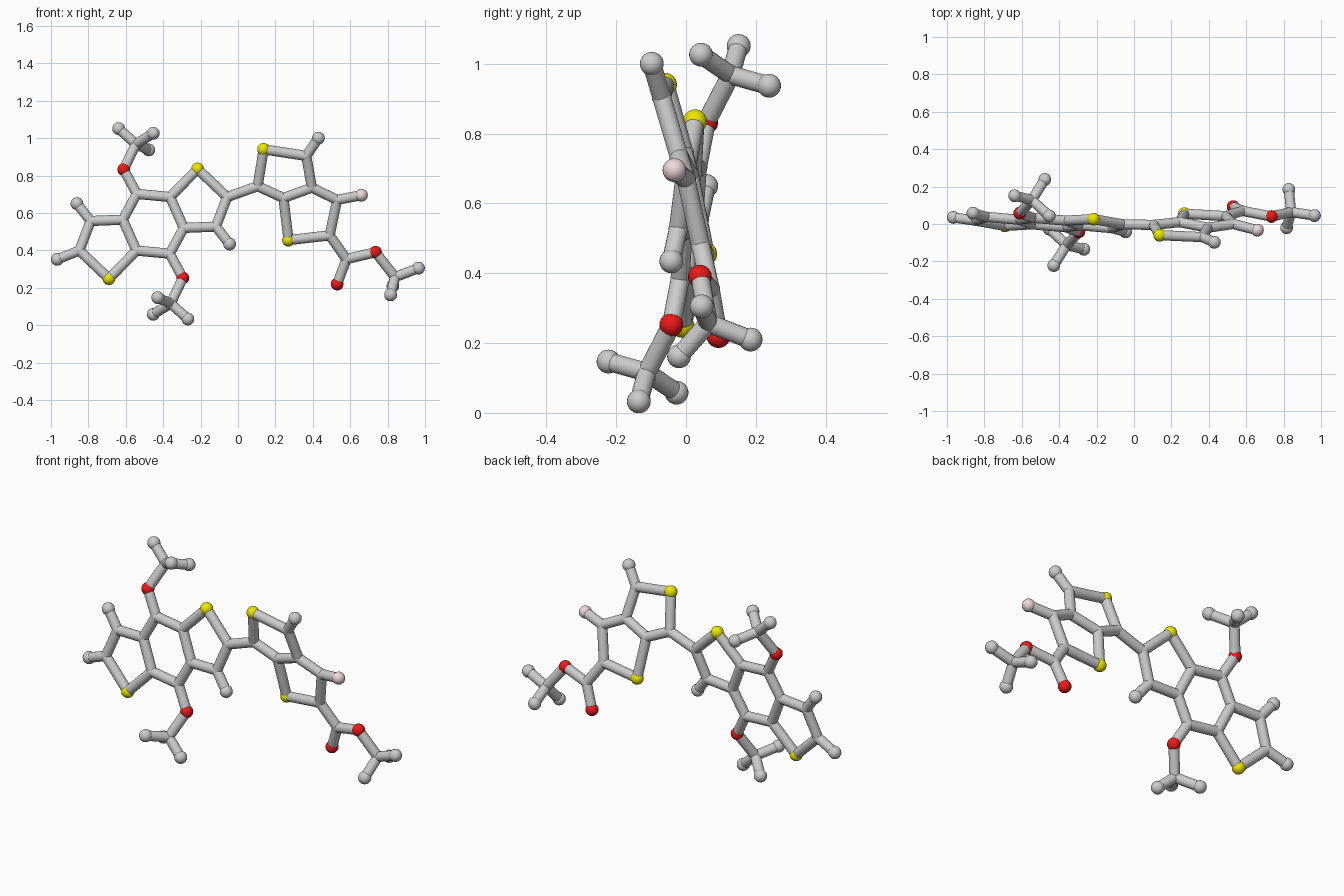
import bpy, bmesh
from mathutils import Vector, Matrix

if "Cube" in bpy.data.objects:
    bpy.data.objects.remove(bpy.data.objects["Cube"])

ATOM_R, BOND_R = 0.034, 0.027


def material(name, rgb):
    m = bpy.data.materials.new(name)
    m.diffuse_color = (*rgb, 1)
    m.use_nodes = True
    m.node_tree.nodes["Principled BSDF"].inputs["Base Color"].default_value = m.diffuse_color
    return m


COLOURS = {
    "oxygen": material("red", (0.85, 0.01, 0.01)),
    "sulfur": material("yellow", (0.85, 0.8, 0.0)),
    "fluorine": material("pink", (0.85, 0.68, 0.72)),
}


def finish(name, bm, mat=None):
    for f in bm.faces:
        f.smooth = True
    me = bpy.data.meshes.new(name)
    bm.to_mesh(me)
    bm.free()
    ob = bpy.data.objects.new(name, me)
    bpy.context.collection.objects.link(ob)
    if mat:
        me.materials.append(mat)


def ball(name, p, mat=None, r=ATOM_R):
    bm = bmesh.new()
    bmesh.ops.create_uvsphere(bm, u_segments=24, v_segments=16, radius=r,
                              matrix=Matrix.Translation(p))
    finish(name, bm, mat)


def stick(name, a, b):
    d = b - a
    mat = Matrix.Translation((a + b) / 2) @ d.to_track_quat('Z', 'Y').to_matrix().to_4x4()
    bm = bmesh.new()
    bmesh.ops.create_cone(bm, cap_ends=False, segments=20, radius1=BOND_R,
                          radius2=BOND_R, depth=d.length, matrix=mat)
    finish(name, bm)


def build(part, atoms, chains):
    """Atom names start with O, S or F for coloured balls, H for end caps, C for joints."""
    kinds = {"O": "oxygen", "S": "sulfur", "F": "fluorine", "H": "hydrogen", "C": "carbon"}
    for key, p in atoms.items():
        kind = kinds[key[0]]
        r = BOND_R * 1.04 if kind == "carbon" else ATOM_R
        ball(f"{part}_{kind}_ball", p, COLOURS.get(kind), r)
    for chain in chains:
        keys = chain.split()
        for a, b in zip(keys, keys[1:]):
            stick(f"{part}_bond", atoms[a], atoms[b])


# Fused three-ring unit: one half, repeated by point inversion about its centre
centre = Vector((-0.453, 0.008, 0.542))
half = {
    "S": (0.237, 0.018, 0.293), "C1": (0.395, -0.01, 0.143), "C2": (0.335, -0.03, -0.015),
    "C3": (0.163, -0.015, -0.022), "C4": (0.09, 0.01, 0.143), "C5": (-0.088, 0.025, 0.16),
    "H2": (0.408, -0.05, -0.108), "O": (-0.158, 0.05, 0.29), "C6": (-0.093, 0.12, 0.426),
    "H3": (-0.185, 0.143, 0.509), "H4": (0.0, 0.035, 0.484), "H5": (-0.024, 0.23, 0.395),
}
chains = ["C4 S C1 C2 C3 C4 C5 O C6 H3", "C2 H2", "H4 C6 H5"]
halves = []
for part, sign in (("right_half", 1), ("left_half", -1)):
    atoms = {k: centre + sign * Vector(v) for k, v in half.items()}
    halves.append(atoms)
    extra = []
    if sign < 0:
        atoms["H1"] = Vector((-0.966, 0.035, 0.352))
        extra = ["C1 H1"]
    build(part, atoms, chains + extra)
# bonds closing the middle six-sided ring
stick("middle_ring_bond", halves[0]["C5"], halves[1]["C3"])
stick("middle_ring_bond", halves[1]["C5"], halves[0]["C3"])

# Fused two-ring unit with fluorine and ester tail
tail = {
    "C1": (0.105, -0.005, 0.743), "S1": (0.137, -0.06, 0.94), "C2": (0.365, -0.07, 0.905),
    "H2": (0.43, -0.098, 1.0), "C3": (0.395, -0.02, 0.735), "C4": (0.243, 0.01, 0.68),
    "S2": (0.27, 0.055, 0.455), "C5": (0.49, 0.042, 0.48), "C6": (0.53, 0.0, 0.67),
    "F": (0.66, -0.033, 0.695), "C7": (0.58, 0.07, 0.353), "O1": (0.53, 0.093, 0.22),
    "O2": (0.735, 0.04, 0.39), "C8": (0.84, 0.064, 0.257), "H3": (0.965, 0.045, 0.305),
    "H4": (0.816, -0.02, 0.162), "H5": (0.828, 0.185, 0.21),
}
tail = {k: Vector(v) for k, v in tail.items()}
build("tail_unit", tail, ["C1 S1 C2 C3 C4 C1", "C2 H2", "C4 S2 C5 C6 C3", "C6 F",
                          "C5 C7 O2 C8 H3", "C7 O1", "H4 C8 H5"])
stick("linking_bond", halves[0]["C1"], tail["C1"])
